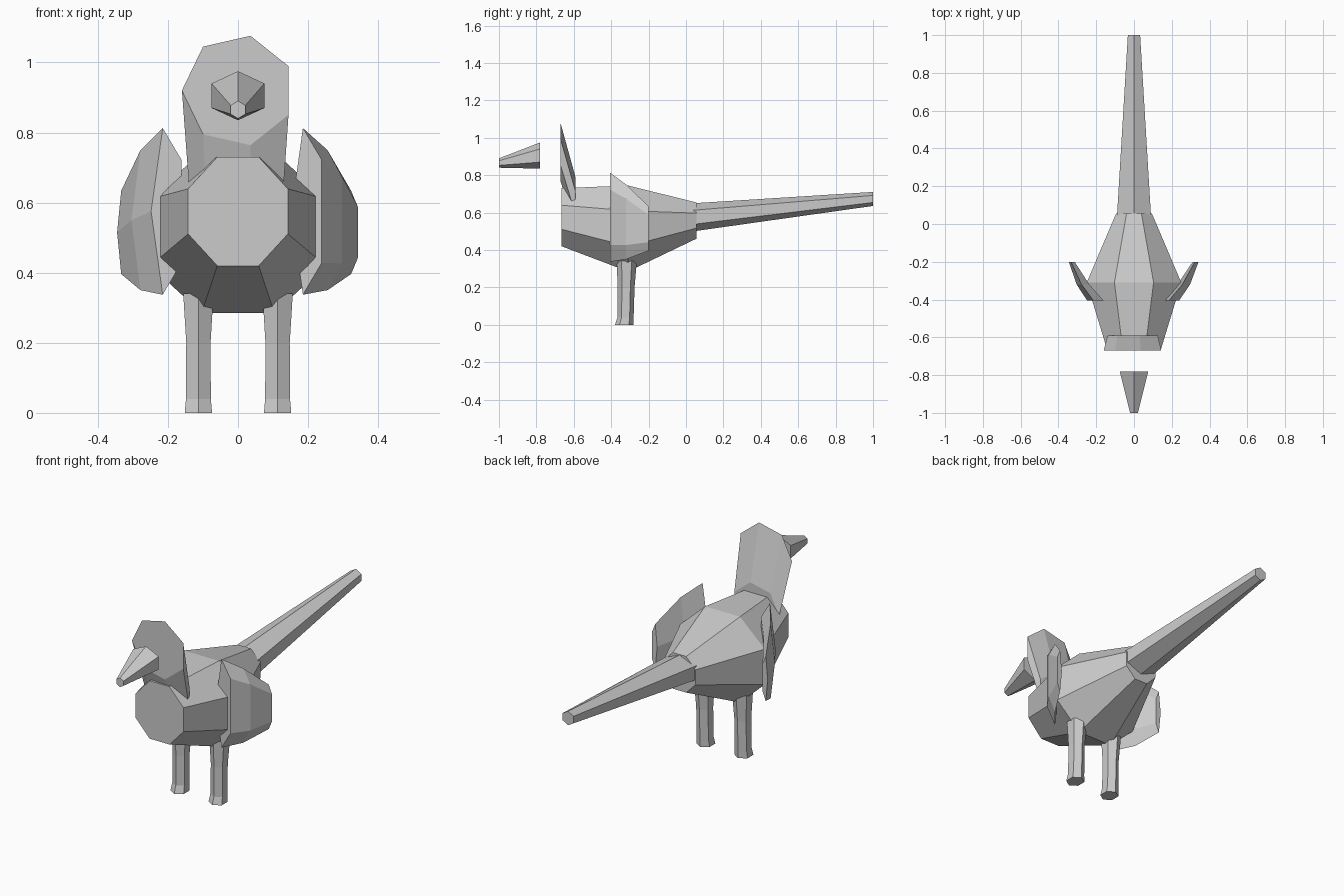
import bpy, bmesh
from math import cos, sin, radians, tau

cube = bpy.data.objects.get("Cube")
if cube:
    bpy.data.objects.remove(cube, do_unlink=True)

grey = bpy.data.materials.new("plain_grey")
grey.use_nodes = True
colour = (0.6, 0.6, 0.6, 1)
grey.diffuse_color = colour
grey.node_tree.nodes["Principled BSDF"].inputs["Base Color"].default_value = colour


def loft(name, sides, phase, rings, upright=False):
    """Join polygon rings into a closed solid. Each ring is (x, y, z, rx, r).
    Rings face along y, or along z when upright."""
    bm = bmesh.new()
    loops = []
    for x, y, z, rx, r in rings:
        loop = []
        for i in range(sides):
            a = radians(phase) + tau * i / sides
            u, v = rx * cos(a), r * sin(a)
            co = (x + u, y + v, z) if upright else (x + u, y, z + v)
            loop.append(bm.verts.new(co))
        loops.append(loop)
    for lo, hi in zip(loops, loops[1:]):
        for i in range(sides):
            j = (i + 1) % sides
            bm.faces.new((lo[i], lo[j], hi[j], hi[i]))
    bm.faces.new(loops[0])
    bm.faces.new(loops[-1])
    bmesh.ops.recalc_face_normals(bm, faces=bm.faces)
    mesh = bpy.data.meshes.new(name)
    bm.to_mesh(mesh)
    bm.free()
    mesh.materials.append(grey)
    obj = bpy.data.objects.new(name, mesh)
    bpy.context.collection.objects.link(obj)
    return obj


# Octagonal body, widest at the wings
loft("body", 8, 22.5, [
    (0, -0.665, 0.575, 0.154, 0.168),
    (0, -0.31, 0.515, 0.271, 0.249),
    (0, 0.055, 0.557, 0.103, 0.105),
])

# Long tapering tail
loft("tail", 6, 30, [
    (0, 0.04, 0.575, 0.104, 0.075),
    (0, 1.0, 0.673, 0.0375, 0.0375),
])

# Flat-fronted head that slants back into the body
loft("head", 7, 180, [
    (0, -0.67, 0.92, 0.16, 0.16),
    (0, -0.59, 0.65, 0.14, 0.14),
])

# Beak
loft("beak", 6, 30, [
    (0, -1.0, 0.865, 0.024, 0.025),
    (0, -0.78, 0.905, 0.087, 0.07),
])

for side, s in (("left", 1), ("right", -1)):
    # Wing sweeping outward and back
    loft(side + "_wing", 5, 180, [
        (s * 0.2, -0.405, 0.575, 0.048, 0.25),
        (s * 0.267, -0.32, 0.55, 0.037, 0.21),
        (s * 0.328, -0.2, 0.515, 0.017, 0.125),
    ])
    # Leg with a small flared foot
    x = s * 0.113
    loft(side + "_leg", 6, 30, [
        (x, -0.33, 0, 0.045, 0.05),
        (x, -0.323, 0.04, 0.041, 0.043),
        (x, -0.32, 0.2, 0.04, 0.045),
        (x, -0.317, 0.34, 0.05, 0.054),
    ], upright=True)
